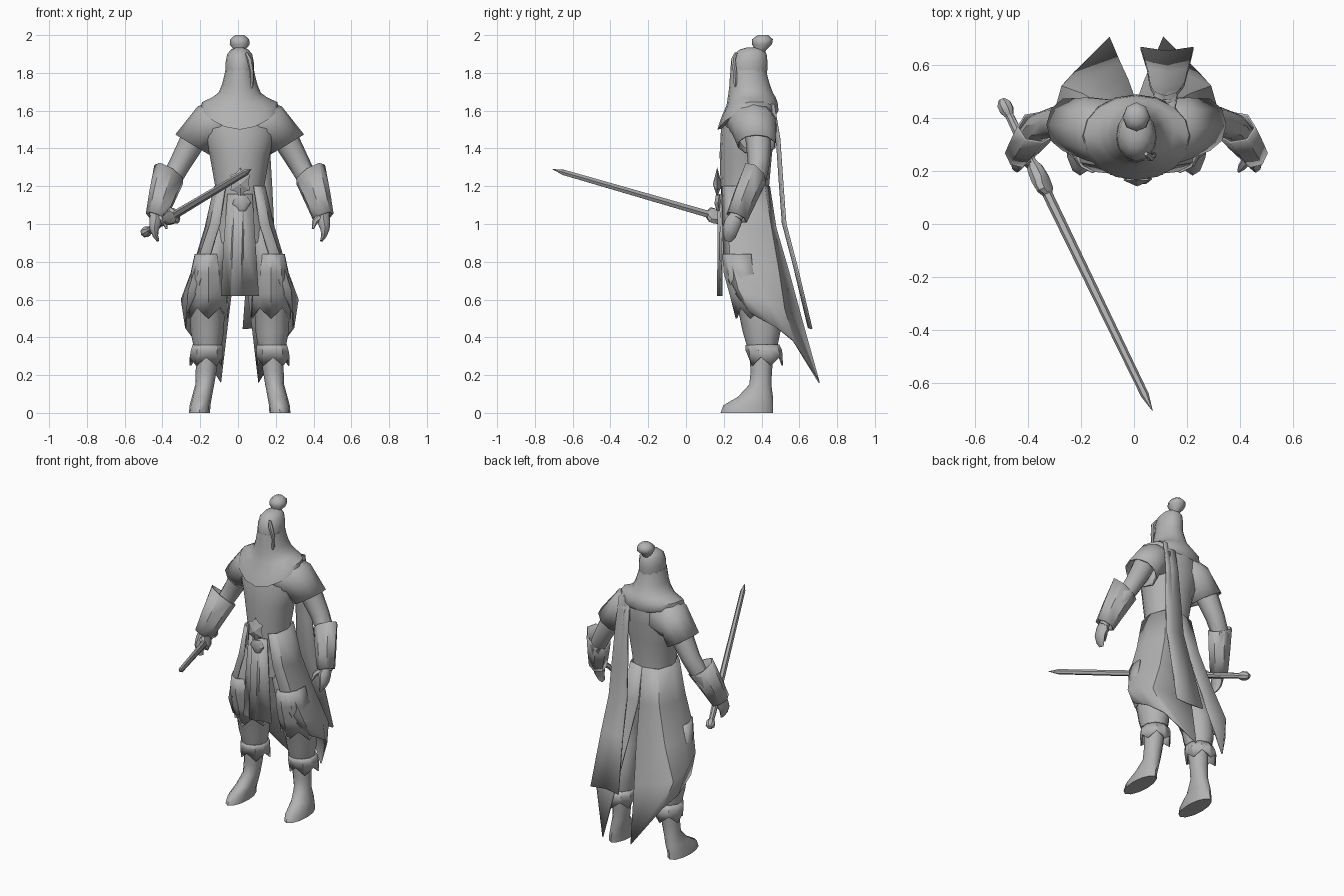
import bpy, bmesh, math
from mathutils import Vector

grey = bpy.data.materials.new("plain_grey")
grey.diffuse_color = (0.45, 0.45, 0.45, 1)
BODY_X = .009  # the body stands slightly off centre because of the sword


def finish(name, bm, thick=0, angle=45):
    bmesh.ops.recalc_face_normals(bm, faces=bm.faces)
    me = bpy.data.meshes.new(name)
    bm.to_mesh(me)
    bm.free()
    me.materials.append(grey)
    ob = bpy.data.objects.new(name, me)
    bpy.context.collection.objects.link(ob)
    bpy.ops.object.select_all(action='DESELECT')
    ob.select_set(True)
    bpy.context.view_layer.objects.active = ob
    bpy.ops.object.shade_smooth_by_angle(angle=math.radians(angle))
    if thick:
        mod = ob.modifiers.new("thickness", 'SOLIDIFY')
        mod.thickness = thick
        mod.offset = 0
    return ob


def skin(name, rows, closed=True, caps=True, thick=0, sx=1, angle=45, off=BODY_X):
    """Bridge rows of points into a tube (closed) or a sheet."""
    bm = bmesh.new()
    vs = [[bm.verts.new((p[0] * sx + off, p[1], p[2])) for p in r] for r in rows]
    n = len(rows[0])
    for a, b in zip(vs, vs[1:]):
        for i in range(n if closed else n - 1):
            j = (i + 1) % n
            bm.faces.new((a[i], a[j], b[j], b[i]))
    if closed and caps:
        bm.faces.new(vs[0])
        bm.faces.new(vs[-1])
    return finish(name, bm, thick, angle)


def loft(name, rings, n=12, **kw):
    """Level rings: centre x, half width, front y, back y, z, [front drop, zigzag]."""
    rows = []
    for cx, rx, y0, y1, z, *ex in rings:
        drop, zig = (ex + [0, 0])[:2]
        row = []
        for i in range(n):
            a = 2 * math.pi * i / n - math.pi / 2
            front = max(0, -math.sin(a)) ** 2
            row.append((cx + rx * math.cos(a),
                        (y0 + y1) / 2 + (y1 - y0) / 2 * math.sin(a),
                        z - drop * front - zig * (i % 2)))
        rows.append(row)
    return skin(name, rows, **kw)


def tilted(name, rings, n, **kw):
    """Free rings: centre and two half axes."""
    angles = [2 * math.pi * i / n for i in range(n)]
    rows = [[Vector(c) + Vector(u) * math.cos(a) + Vector(v) * math.sin(a) for a in angles]
            for c, u, v in rings]
    return skin(name, rows, **kw)


def tube(name, path, n=8, **kw):
    """Rings square to a path: x, y, z, radius, [depth radius]."""
    pts = [Vector(p[:3]) for p in path]
    rings = []
    for k, p in enumerate(path):
        t = (pts[min(k + 1, len(pts) - 1)] - pts[max(k - 1, 0)]).normalized()
        v = (Vector((0, 1, 0)) - t * t.y).normalized()
        rings.append((pts[k], v.cross(t) * p[3], v * (p[4] if len(p) > 4 else p[3])))
    return tilted(name, rings, n, **kw)


# Torso and tunic
loft("torso", [(0, .15, .205, .42, .9), (0, .135, .195, .44, 1.02), (0, .13, .183, .44, 1.2),
               (0, .16, .178, .455, 1.37), (0, .2, .185, .475, 1.5), (0, .18, .21, .48, 1.6),
               (0, .1, .24, .47, 1.67)], n=16)

# Hooded scarf, head and hair
loft("scarf", [(0, .17, .19, .475, 1.575, .07), (0, .207, .166, .49, 1.6, .1), (0, .2, .187, .485, 1.645, .08),
               (0, .145, .215, .475, 1.67, .04), (0, .112, .225, .46, 1.695), (0, .095, .23, .445, 1.735),
               (0, .083, .232, .432, 1.78), (0, .076, .236, .425, 1.815)], n=16)
loft("head", [(0, .068, .245, .42, 1.75), (0, .076, .235, .43, 1.81), (0, .075, .238, .432, 1.855),
              (0, .066, .255, .427, 1.9), (0, .045, .285, .41, 1.924), (0, .02, .32, .39, 1.934)], angle=60)
loft("hair_knot", [(0, .025, .365, .415, 1.9), (0, .03, .365, .425, 1.922), (0, .053, .35, .455, 1.95),
                   (0, .05, .35, .46, 1.978), (0, .025, .38, .435, 2.0)], n=8, angle=70)
tube("hair_braid", [(.045, .265, 1.905, .008), (.062, .25, 1.87, .014), (.075, .26, 1.8, .011),
                    (.072, .262, 1.73, .01), (.06, .262, 1.69, .004)], n=6, off=0)

for side, sx in (("left", 1), ("right", -1)):
    # Short cape sleeve
    tilted("cape_sleeve_" + side, [((.07, .335, 1.54), (0, 0, .13), (0, .135, 0)),
                                   ((.18, .36, 1.52), (.04, 0, .1), (0, .12, 0)),
                                   ((.25, .375, 1.42), (.087, 0, .052), (0, .1, 0))],
           10, caps=False, thick=.008, sx=sx)

    # Arm, bracer and hand
    tube("arm_" + side, [(.22, .38, 1.5, .07), (.265, .385, 1.41, .066), (.315, .385, 1.32, .058),
                         (.37, .37, 1.22, .052), (.425, .3, 1.1, .042), (.45, .265, 1.03, .032)], sx=sx)
    tilted("bracer_" + side, [((.372, .365, 1.268), (.076, 0, .044), (0, .058, -.035)),
                              ((.412, .31, 1.14), (.063, 0, .03), (0, .057, -.025)),
                              ((.443, .268, 1.035), (.05, 0, .02), (0, .052, -.02))],
           7, caps=False, thick=.008, sx=sx, angle=30)
    tube("hand_" + side, [(.445, .275, 1.06, .03), (.445, .25, 1.01, .034, .045), (.452, .235, .97, .024, .042),
                          (.445, .23, .935, .014, .034), (.432, .225, .91, .007, .018)], sx=sx)
    tube("thumb_" + side, [(.425, .25, 1.04, .02), (.397, .215, 1.01, .015), (.387, .2, .975, .006)], n=6, sx=sx)

    # Leg, boot and ankle cuff
    loft("leg_" + side, [(.09, .075, .25, .41, 1.02), (.12, .085, .22, .42, .88), (.155, .085, .21, .43, .76),
                         (.168, .09, .232, .455, .65), (.172, .093, .275, .49, .55), (.172, .088, .3, .5, .43),
                         (.17, .07, .33, .48, .33)], sx=sx)
    loft("boot_" + side, [(.17, .06, .335, .465, .32), (.178, .055, .342, .455, .22), (.185, .05, .335, .452, .15),
                          (.2, .053, .275, .46, .085), (.21, .055, .198, .46, .04), (.213, .056, .183, .46, 0)], sx=sx)
    loft("ankle_cuff_" + side, [(.17, .08, .32, .49, .36), (.173, .086, .32, .505, .33),
                                (.177, .088, .335, .51, .295, 0, .045)], n=10, caps=False, thick=.008, sx=sx, angle=30)

    # Thigh and knee armour with a jagged hem
    rows = []
    for z, cy, rx, ry, zig in ((.84, .315, .07, .118, 0), (.74, .325, .092, .12, 0),
                               (.63, .35, .098, .115, 0), (.56, .38, .106, .112, .06)):
        rows.append([(.166 + rx * math.sin(a), cy - ry * math.cos(a), z - zig * (i % 2))
                     for i, a in enumerate([math.radians(-105 + 35 * k) for k in range(7)])])
    skin("knee_armour_" + side, rows, closed=False, thick=.01, sx=sx, angle=30)

    # Open coat skirt ending in a long pointed tail
    skin("coat_skirt_" + side, [
        [(.075, .19, 1.2), (.115, .225, 1.2), (.132, .32, 1.2), (.1, .415, 1.2), (0, .441, 1.2)],
        [(.105, .195, 1.0), (.155, .225, 1.0), (.182, .33, .98), (.13, .45, .98), (.005, .475, .98)],
        [(.155, .2, .84), (.215, .235, .82), (.245, .36, .77), (.2, .49, .75), (.03, .545, .74)],
        [(.205, .228, .7), (.27, .28, .65), (.308, .42, .6), (.28, .52, .55), (.06, .61, .5)],
        [(.22, .25, .65), (.28, .34, .53), (.285, .48, .45), (.235, .57, .38), (.1, .705, .16)],
    ], closed=False, thick=.008, sx=sx, angle=35)

# Folded front cloth hanging from the belt
skin("front_cloth", [
    [(-.055, .195, 1.16), (-.02, .18, 1.16), (-.015, .172, 1.16), (.025, .172, 1.16), (.03, .18, 1.16), (.075, .195, 1.16)],
    [(-.075, .19, .9), (-.032, .182, .9), (-.026, .17, .9), (.02, .17, .9), (.028, .182, .9), (.092, .19, .9)],
    [(-.09, .19, .62), (-.04, .182, .62), (-.034, .168, .62), (.01, .168, .62), (.02, .182, .62), (.11, .19, .62)],
], closed=False, thick=.008, angle=30, off=0)

# Spiked buckle and knot
bm = bmesh.new()
ring = []
for i in range(12):
    a, r = 2 * math.pi * i / 12 + math.pi / 2, (1 if i % 2 == 0 else .72)
    ring.append(bm.verts.new((.012 + .06 * r * math.cos(a), .165, 1.22 + .08 * r * math.sin(a))))
for y in (.142, .19):
    tip = bm.verts.new((.012, y, 1.21))
    for i in range(12):
        bm.faces.new((ring[i], ring[(i + 1) % 12], tip))
finish("buckle", bm, angle=30)
tube("belt_knot", [(.015, .175, 1.15, .03, .02), (.02, .17, 1.11, .05, .022), (.02, .175, 1.07, .02, .015)], n=6, off=0)

# Long creased sash hanging from the shoulder down the back
skin("back_sash", [[(x0, y, z), ((x0 + x1) / 2, y - .015, z + .005), (x1, y, z)] for x0, x1, y, z in (
    (.08, .15, .40, 1.655), (.08, .16, .465, 1.63), (.075, .165, .495, 1.45), (.065, .18, .512, 1.2),
    (.06, .19, .527, 1.0), (.05, .205, .585, .78), (.025, .225, .665, .445))],
    closed=False, thick=.01, angle=30, off=0)

# Sword held in the right hand, laid out along one line
tip, pommel = Vector((.07, -.706, 1.29)), Vector((-.5, .47, .95))


def along(name, stations, n):
    tube(name, [(*pommel.lerp(tip, t), r, d) for t, r, d in stations], n=n, angle=35, off=0)


along("sword_blade", [(.27, .022, .019), (.95, .017, .015), (1, .001, .001)], 6)
along("sword_guard", [(.2, .018, .018), (.22, .034, .03), (.255, .04, .034), (.275, .048, .026),
                      (.29, .046, .024), (.305, .02, .018)], 8)
along("sword_grip", [(.03, .016, .016), (.12, .019, .019), (.21, .018, .018)], 8)
along("sword_pommel", [(0, .014, .014), (.015, .028, .028), (.035, .028, .028), (.055, .015, .015)], 8)
